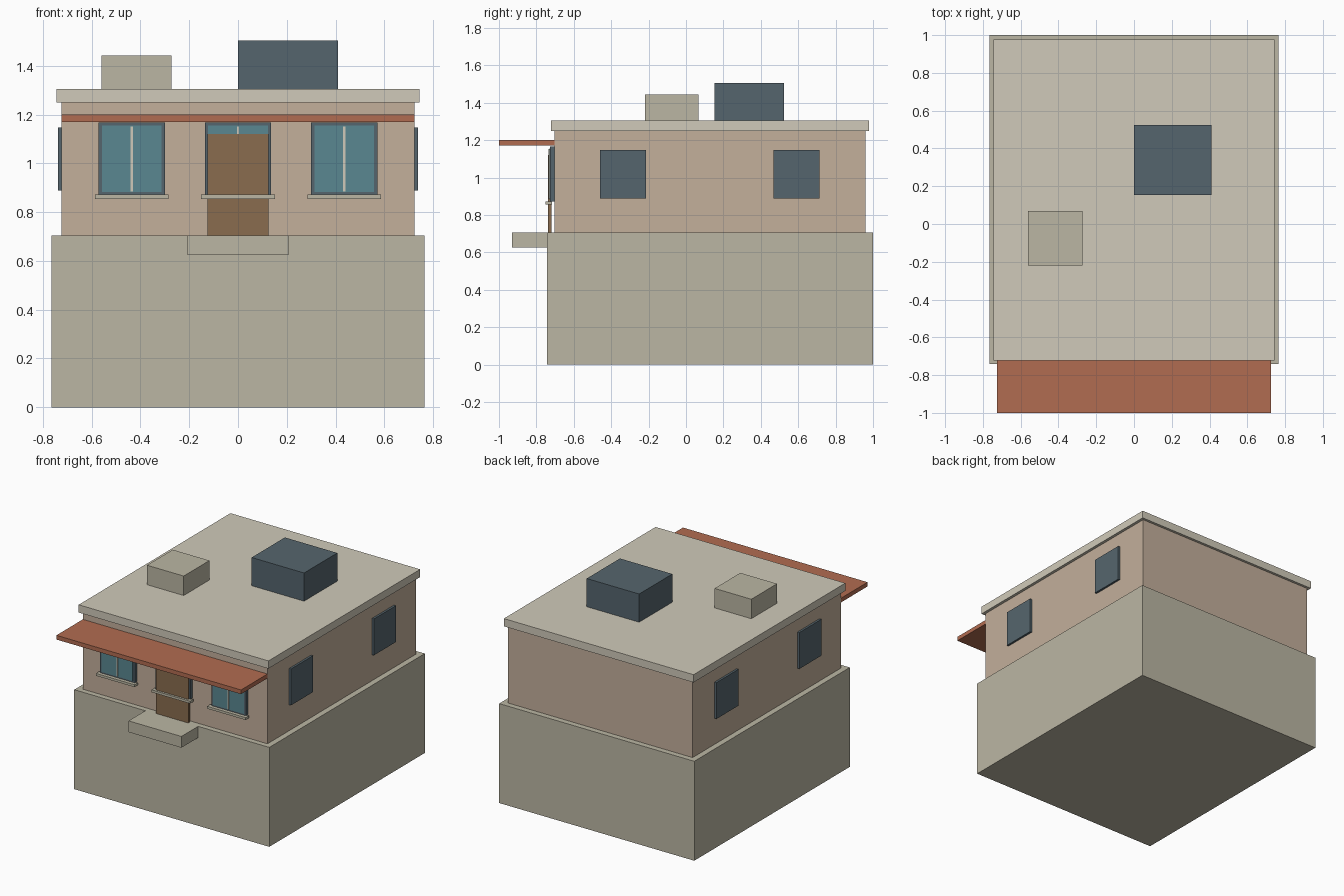
import bpy
import bmesh
from mathutils import Vector

if "Cube" in bpy.data.objects:
    bpy.data.objects.remove(bpy.data.objects["Cube"])


def material(name, rgb):
    m = bpy.data.materials.new(name)
    m.diffuse_color = tuple((c / 255) ** 2.2 for c in rgb) + (1.0,)
    m.use_nodes = True
    m.node_tree.nodes["Principled BSDF"].inputs["Base Color"].default_value = m.diffuse_color
    return m


STONE = material("stone", (186, 181, 162))
WALL = material("plaster", (194, 174, 154))
ROOF = material("roof", (207, 201, 184))
TILE = material("terracotta", (176, 108, 82))
SLATE = material("slate", (86, 101, 109))
GLASS = material("glass", (90, 134, 144))
WOOD = material("wood", (136, 108, 80))


def box(name, mat, x, y, z):
    """Flat-faced box from (min, max) ranges."""
    lo, hi = Vector((x[0], y[0], z[0])), Vector((x[1], y[1], z[1]))
    bm = bmesh.new()
    bmesh.ops.create_cube(bm, size=1)
    for v in bm.verts:
        v.co = (lo + hi) / 2 + v.co * (hi - lo)
    me = bpy.data.meshes.new(name)
    bm.to_mesh(me)
    bm.free()
    me.materials.append(mat)
    ob = bpy.data.objects.new(name, me)
    bpy.context.collection.objects.link(ob)
    return ob


# Main volumes
box("base", STONE, (-0.765, 0.765), (-0.742, 1.0), (0, 0.705))
box("front_step", STONE, (-0.207, 0.207), (-0.93, -0.742), (0.625, 0.705))
box("walls", WALL, (-0.724, 0.724), (-0.704, 0.96), (0.705, 1.25))
box("roof_slab", ROOF, (-0.744, 0.744), (-0.722, 0.978), (1.25, 1.305))
box("awning", TILE, (-0.724, 0.724), (-1.0, -0.704), (1.17, 1.2))

# Rooftop units
box("roof_vent", STONE, (-0.56, -0.272), (-0.22, 0.068), (1.305, 1.443))
box("roof_tank", SLATE, (0, 0.411), (0.153, 0.525), (1.305, 1.505))

# Front windows, the middle one sitting over the door
for side, cx in (("left", -0.436), ("middle", 0), ("right", 0.436)):
    def around(half):
        return (cx - half, cx + half)
    box(f"window_frame_{side}", SLATE, around(0.136), (-0.728, -0.704), (0.872, 1.167))
    box(f"window_glass_{side}", GLASS, around(0.122), (-0.731, -0.722), (0.882, 1.155))
    box(f"window_mullion_{side}", ROOF, around(0.005), (-0.734, -0.724), (0.885, 1.152))
    box(f"window_sill_{side}", STONE, around(0.151), (-0.752, -0.716), (0.855, 0.872))

# Door
box("door", WOOD, (-0.126, 0.126), (-0.737, -0.72), (0.705, 1.12))

# Side windows on both walls
for side, x in (("left", (-0.739, -0.722)), ("right", (0.722, 0.739))):
    for place, y in (("front", (-0.461, -0.215)), ("back", (0.467, 0.714))):
        box(f"side_window_{side}_{place}", SLATE, x, y, (0.889, 1.147))
